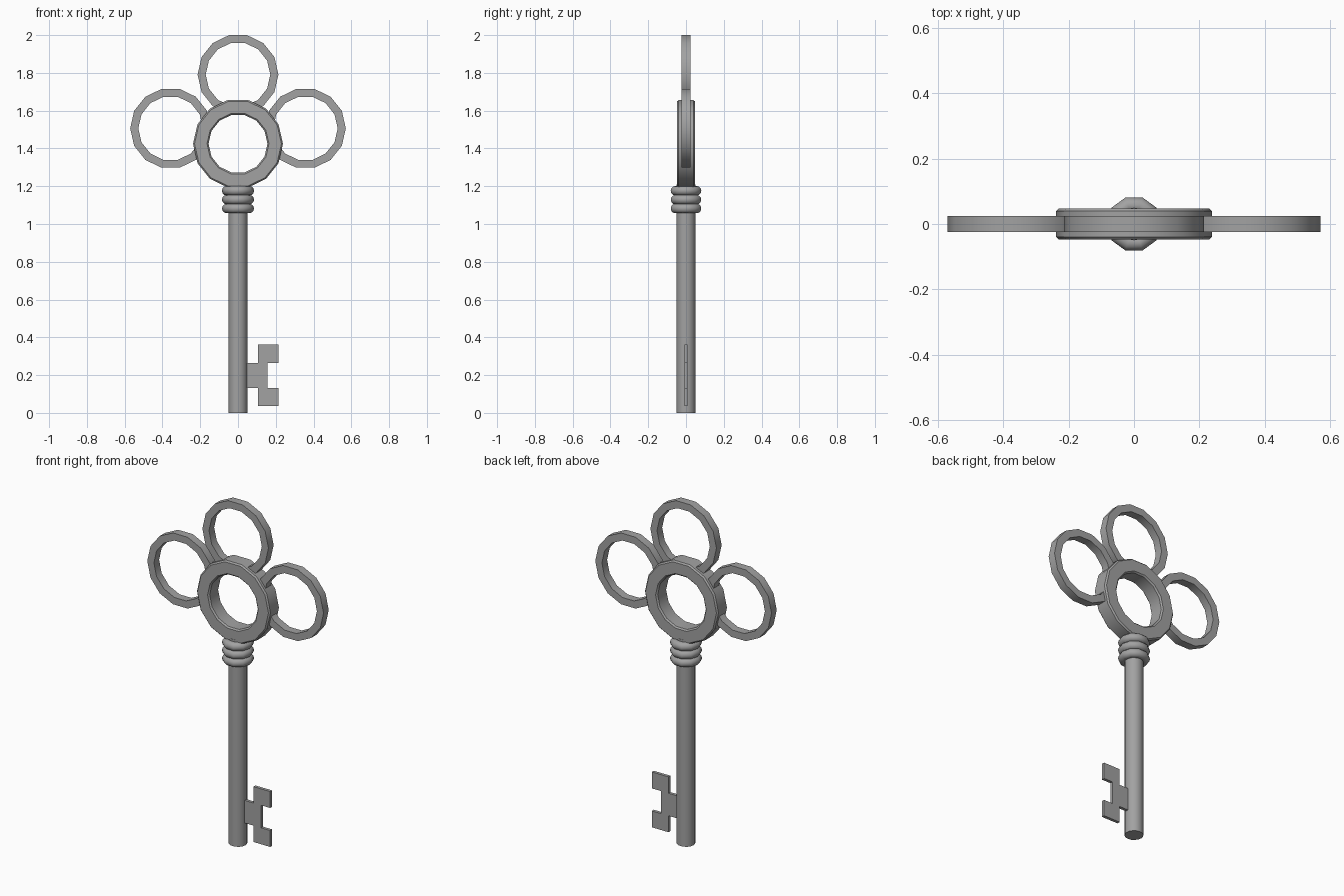
import bpy, bmesh, math

cube = bpy.data.objects.get("Cube")
if cube:
    bpy.data.objects.remove(cube, do_unlink=True)

metal = bpy.data.materials.new("grey metal")
metal.use_nodes = True
GREY = (0.36, 0.36, 0.36, 1)
metal.diffuse_color = GREY
metal.node_tree.nodes["Principled BSDF"].inputs["Base Color"].default_value = GREY


def finish(name, bm, smooth):
    """Turn a bmesh into a named, shaded object."""
    bmesh.ops.recalc_face_normals(bm, faces=bm.faces)
    mesh = bpy.data.meshes.new(name)
    bm.to_mesh(mesh)
    bm.free()
    mesh.materials.append(metal)
    ob = bpy.data.objects.new(name, mesh)
    bpy.context.collection.objects.link(ob)
    bpy.ops.object.select_all(action='DESELECT')
    bpy.context.view_layer.objects.active = ob
    ob.select_set(True)
    bpy.ops.object.shade_smooth_by_angle(angle=math.radians(smooth))
    return ob


def lathe(name, profile, sides, place, smooth):
    """Sweep a closed (radius, height) profile; place maps it into space."""
    bm = bmesh.new()
    loops = []
    for i in range(sides):
        a = 2 * math.pi * i / sides
        loops.append([bm.verts.new(place(r * math.cos(a), r * math.sin(a), h))
                      for r, h in profile])
    n = len(profile)
    for i in range(sides):
        p, q = loops[i], loops[(i + 1) % sides]
        for j in range(n):
            k = (j + 1) % n
            bm.faces.new((p[j], p[k], q[k], q[j]))
    return finish(name, bm, smooth)


def upright_ring(name, cx, cz, outer, inner, half, cut=0):
    """Flat ring facing the front, with optional chamfered rims."""
    if cut:
        side = [(inner, half - cut), (inner + cut, half),
                (outer - cut, half), (outer, half - cut)]
    else:
        side = [(inner, half), (outer, half)]
    profile = side + [(r, -h) for r, h in reversed(side)]
    return lathe(name, profile, 14, lambda u, v, h: (cx + u, h, cz + v), 30)


# Bow: central hub and three petals around it
HUB_Z, REACH = 1.425, 0.366
upright_ring("bow_hub", 0, HUB_Z, 0.238, 0.156, 0.047, 0.008)
for name, step in (("left_petal", -3), ("top_petal", 0), ("right_petal", 3)):
    a = math.pi / 2 + step * 2 * math.pi / 14
    upright_ring(name, REACH * math.cos(a), HUB_Z + REACH * math.sin(a),
                 0.214, 0.171, 0.024)

# Collar: three stacked rounded bands
band = [(0.06 + 0.025 * math.cos(t * math.pi / 6), 0.025 * math.sin(t * math.pi / 6))
        for t in range(12)]
for i, z in enumerate((1.082, 1.129, 1.176)):
    lathe(f"collar_band_{i + 1}", band, 10, lambda u, v, h, z=z: (u, v, z + h), 50)

# Shaft
bm = bmesh.new()
bmesh.ops.create_cone(bm, cap_ends=True, segments=16, radius1=0.05, radius2=0.05, depth=1.21)
bmesh.ops.translate(bm, verts=bm.verts, vec=(0, 0, 0.605))
finish("shaft", bm, 40)

# Bit: notched plate, its outline mirrored about the middle height
MID, THICK = 0.199, 0.018
half = [(0.03, 0.066), (0.107, 0.066), (0.107, 0.162),
        (0.215, 0.162), (0.215, 0.066), (0.156, 0.066)]
outline = half + [(x, -d) for x, d in reversed(half)]
bm = bmesh.new()
face = bm.faces.new([bm.verts.new((x, -THICK / 2, MID + d)) for x, d in outline])
grown = bmesh.ops.extrude_face_region(bm, geom=[face])["geom"]
bmesh.ops.translate(bm, verts=[g for g in grown if isinstance(g, bmesh.types.BMVert)],
                    vec=(0, THICK, 0))
finish("key_bit", bm, 30)
